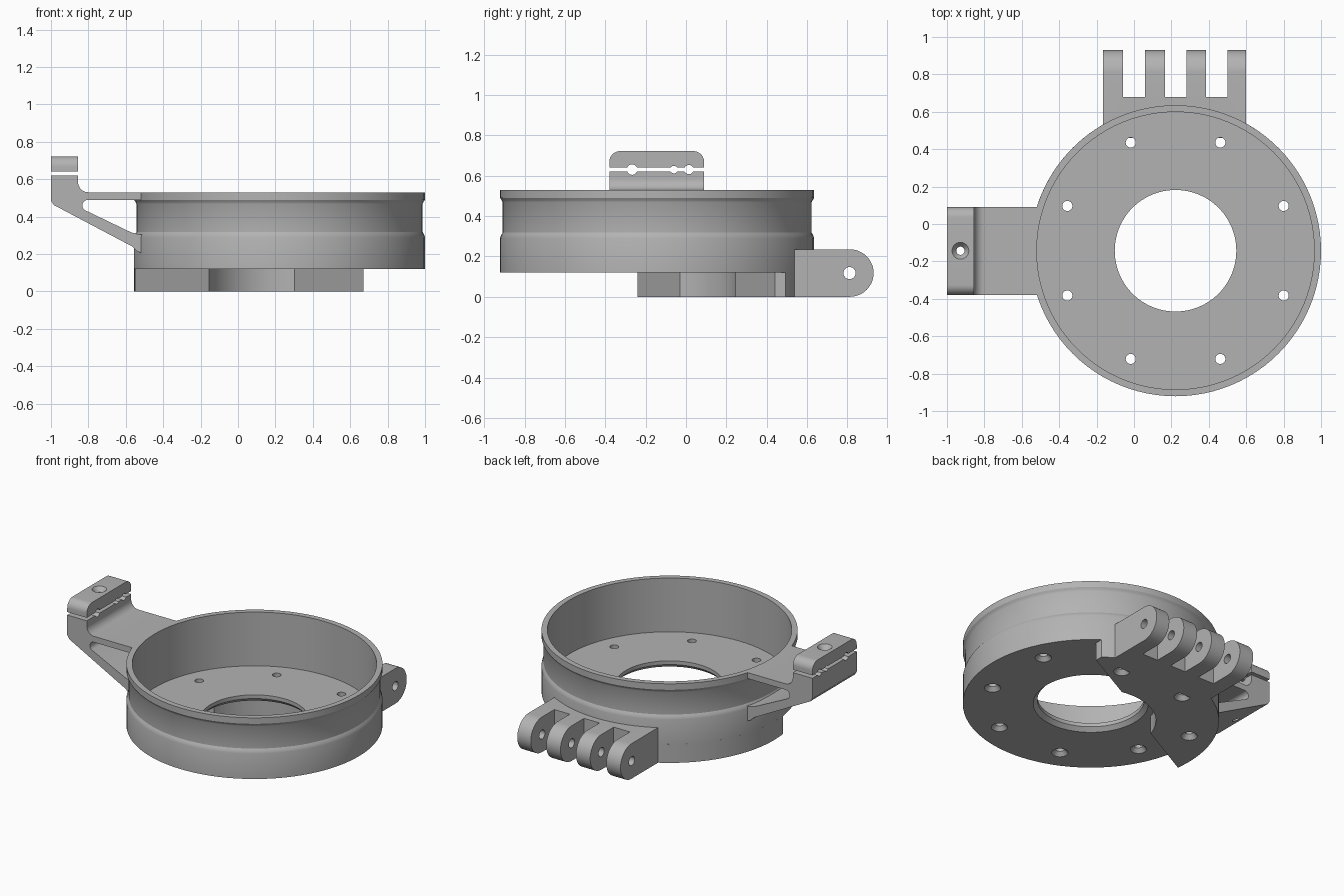
import bpy, bmesh
from math import sin, cos, pi, radians
from mathutils import Matrix, Vector

old = bpy.data.objects.get("Cube")
if old:
    bpy.data.objects.remove(old, do_unlink=True)

CX, CY = 0.222, -0.143      # ring axis
R = 0.778                   # ring outer radius

grey = bpy.data.materials.new("plain_grey")
grey.use_nodes = True
grey.diffuse_color = (0.45, 0.45, 0.45, 1)
grey.node_tree.nodes["Principled BSDF"].inputs["Base Color"].default_value = (0.45, 0.45, 0.45, 1)


def finish(name, bm):
    bmesh.ops.recalc_face_normals(bm, faces=bm.faces)
    mesh = bpy.data.meshes.new(name)
    bm.to_mesh(mesh)
    bm.free()
    mesh.materials.append(grey)
    obj = bpy.data.objects.new(name, mesh)
    bpy.context.collection.objects.link(obj)
    return obj


def lathe(name, profile, x, y, steps=96, closed=True):
    """Revolve (radius, z) points about a vertical axis."""
    bm = bmesh.new()
    vs = [bm.verts.new((r, 0, z)) for r, z in profile]
    pairs = list(zip(vs, vs[1:])) + ([(vs[-1], vs[0])] if closed else [])
    edges = [bm.edges.new(p) for p in pairs]
    bmesh.ops.spin(bm, geom=vs + edges, cent=(0, 0, 0), axis=(0, 0, 1),
                   angle=2 * pi, steps=steps, use_duplicate=False)
    bmesh.ops.remove_doubles(bm, verts=bm.verts, dist=1e-5)
    bmesh.ops.translate(bm, verts=bm.verts, vec=(x, y, 0))
    return finish(name, bm)


def prism(name, points, axis, low, high):
    """Extrude a 2D outline along an axis (points are the other two axes in order)."""
    bm = bmesh.new()

    def place(p, h):
        c = list(p)
        c.insert("xyz".index(axis), h)
        return c
    face = bm.faces.new([bm.verts.new(place(p, low)) for p in points])
    moved = bmesh.ops.extrude_face_region(bm, geom=[face])["geom"]
    shift = Vector(place((0, 0), high - low))
    bmesh.ops.translate(bm, vec=shift, verts=[g for g in moved if isinstance(g, bmesh.types.BMVert)])
    return finish(name, bm)


def box(name, xs, ys, zs):
    return prism(name, [(xs[0], ys[0]), (xs[1], ys[0]), (xs[1], ys[1]), (xs[0], ys[1])], "z", *zs)


def arc(cx, cy, r, a0, a1, n):
    return [(cx + r * cos(radians(a0 + (a1 - a0) * i / n)),
             cy + r * sin(radians(a0 + (a1 - a0) * i / n))) for i in range(n + 1)]


def cut(obj, cutters):
    """Subtract each cutter, then discard it."""
    for c in cutters:
        mod = obj.modifiers.new("cut", "BOOLEAN")
        mod.operation, mod.solver, mod.object = "DIFFERENCE", "EXACT", c
        bpy.context.view_layer.update()
        deps = bpy.context.evaluated_depsgraph_get()
        mesh = bpy.data.meshes.new_from_object(obj.evaluated_get(deps))
        obj.modifiers.clear()
        obj.data = mesh
        bpy.data.objects.remove(c, do_unlink=True)
    return obj


def cylinder(axis, centre, r, low, high, n=32):
    return prism("cutter", arc(*centre, r, 0, 360 - 360 / n, n - 1), axis, low, high)


def countersink(x, y, z, r, wide, depth, direction, length):
    """Screw hole starting at height z, going along direction."""
    prof = [(0, -0.02), (wide, -0.02), (wide, 0), (r, depth), (r, length), (0, length)]
    return lathe("cutter", [(p, z + direction * h) for p, h in prof], x, y, 24, False)


def ring_core(low, high):
    return cylinder("z", (CX, CY), 0.76, low, high, 96)


# Round housing with a grooved outside and a holed floor
housing = lathe("housing", [
    (0.35, 0.12), (R, 0.12), (R, 0.29), (0.773, 0.305), (0.765, 0.318), (0.765, 0.468),
    (0.77, 0.478), (R, 0.49), (R, 0.53), (0.742, 0.53), (0.742, 0.17), (0.325, 0.17),
    (0.325, 0.145)], CX, CY)

# Partial plate beneath the housing
outline = [(0.67, 0.44)] + arc(CX, CY, R, 54.8, 187.2, 48) + arc(CX, CY, 0.395, 163.3, 78.5, 28)
base_plate = prism("base_plate", outline, "z", 0, 0.125)

# Eight countersunk bolt holes
for i in range(8):
    a = radians(22.5 + 45 * i)
    x, y = CX + 0.626 * cos(a), CY + 0.626 * sin(a)
    through_plate = i in (1, 2, 3)
    if through_plate:
        cut(base_plate, [countersink(x, y, 0, 0.027, 0.05, 0.03, 1, 0.3)])
        cut(housing, [cylinder("z", (x, y), 0.027, 0.05, 0.3, 24)])
    else:
        cut(housing, [countersink(x, y, 0.12, 0.027, 0.05, 0.025, 1, 0.2)])

# Hinge block with four rounded fingers
H = 0.1175
profile = [(0.46, 0)] + arc(0.812, H, H, -90, 90, 24) + [(0.46, 2 * H)]
hinge = prism("hinge", profile, "x", -0.165, 0.6)
slots = [box("cutter", xs, (0.68, 1.1), (-0.1, 0.4))
         for xs in ((-0.06, 0.06), (0.165, 0.28), (0.385, 0.5))]
cut(hinge, slots + [cylinder("x", (0.81, H), 0.03, -0.4, 0.8), ring_core(0.12, 0.6)])

# Side arm: top web, diagonal strut and lower clamp block in one outline
Y0, Y1 = -0.38, 0.09
arm_outline = ([(-1, 0.62), (-1, 0.485), (-0.985, 0.462), (-0.565, 0.24), (-0.54, 0.215),
                (-0.48, 0.19), (-0.48, 0.53), (-0.8, 0.53)]
               + arc(-0.8, 0.585, 0.055, 260, 180, 10) + [(-0.855, 0.62)])
arm = prism("arm", arm_outline, "y", Y0, Y1)
window = ([(-0.4, 0.49)] + arc(-0.802, 0.46, 0.03, 90, 242, 12)
          + [(-0.57, 0.315), (-0.53, 0.305), (-0.4, 0.305)])
cut(arm, [prism("cutter", window, "y", -0.8, 0.5), ring_core(0, 0.8)])

# Clamp cap with rounded top ends
cap_outline = [(Y0, 0.64), (Y1, 0.64)] + arc(Y1 - 0.055, 0.667, 0.055, 0, 90, 10) \
    + arc(Y0 + 0.055, 0.667, 0.055, 90, 180, 10)
cap = prism("clamp_cap", cap_outline, "x", -1, -0.855)

# Cable grooves and clamp screw shared by cap and arm
for part in (arm, cap):
    cut(part, [cylinder("x", (y, 0.63), r, -1.1, -0.8, 24)
               for y, r in ((-0.267, 0.026), (-0.06, 0.019), (0.014, 0.023))])
    cut(part, [countersink(-0.928, CY, 0.722, 0.022, 0.045, 0.03, -1, 0.5)])

# Smooth round surfaces, keep hard edges
bpy.ops.object.select_all(action="DESELECT")
for obj in (housing, base_plate, hinge, arm, cap):
    obj.select_set(True)
    bpy.context.view_layer.objects.active = obj
bpy.ops.object.shade_smooth_by_angle(angle=radians(30))
